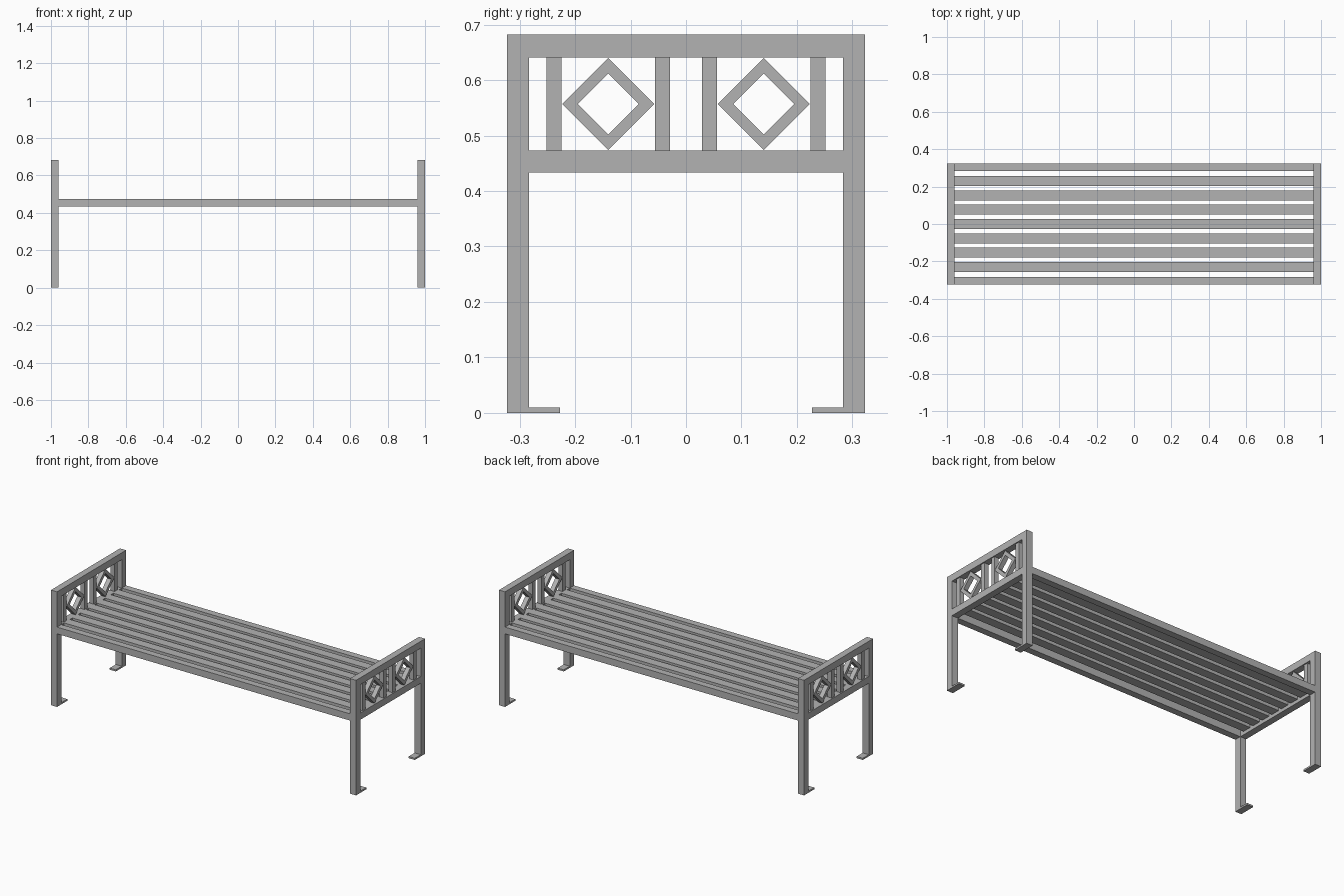
import bpy, bmesh
from math import cos, sin, pi
from mathutils import Vector

if "Cube" in bpy.data.objects:
    bpy.data.objects.remove(bpy.data.objects["Cube"], do_unlink=True)

# Single painted metal colour
metal = bpy.data.materials.new("grey_metal")
metal.use_nodes = True
grey = (0.45, 0.45, 0.45, 1)
metal.diffuse_color = grey
metal.node_tree.nodes["Principled BSDF"].inputs["Base Color"].default_value = grey

# Main dimensions
X, Y, TUBE = 1.0, 0.323, 0.04
XI, YI = X - TUBE, Y - TUBE
XC = X - TUBE / 2
SEAT_LOW, SEAT_TOP = 0.433, 0.473
ARM_LOW, ARM_TOP = 0.641, 0.682
BAR = 0.027


def finish(name, bm):
    bmesh.ops.recalc_face_normals(bm, faces=bm.faces)
    mesh = bpy.data.meshes.new(name)
    bm.to_mesh(mesh)
    bm.free()
    mesh.materials.append(metal)
    obj = bpy.data.objects.new(name, mesh)
    bpy.context.scene.collection.objects.link(obj)
    return obj


def box(name, x, y, z):
    """Box between (low, high) pairs on each axis."""
    bm = bmesh.new()
    bmesh.ops.create_cube(bm, size=1)
    for v in bm.verts:
        v.co = Vector([(a + b) / 2 + c * abs(b - a) for c, (a, b) in zip(v.co, (x, y, z))])
    return finish(name, bm)


def diamond(name, x, y, z, outer, inner, depth):
    """Square ring standing on its corner, facing along x."""
    bm = bmesh.new()
    rings = []
    for r, dx in ((outer, -1), (outer, 1), (inner, 1), (inner, -1)):
        rings.append([bm.verts.new((x + dx * depth / 2, y + r * cos(i * pi / 2), z + r * sin(i * pi / 2)))
                      for i in range(4)])
    for k in range(4):
        a, b = rings[k], rings[(k + 1) % 4]
        for i in range(4):
            j = (i + 1) % 4
            bm.faces.new((a[i], a[j], b[j], b[i]))
    return finish(name, bm)


# End frames
for sx, side in ((1, "left"), (-1, "right")):
    span = (sx * XI, sx * X)
    thin = (sx * XC - BAR / 2, sx * XC + BAR / 2)
    box(side + "_arm_rail", span, (-Y, Y), (ARM_LOW, ARM_TOP))
    box(side + "_seat_end_rail", span, (-YI, YI), (SEAT_LOW, SEAT_TOP))
    for sy, end in ((-1, "front"), (1, "back")):
        tag = f"{side}_{end}_"
        box(tag + "leg", span, (sy * YI, sy * Y), (0, ARM_LOW))
        box(tag + "foot_plate", span, (sy * 0.227, sy * YI), (0, 0.01))
        # Decorative panel
        for part, yc in (("inner_bar", 0.042), ("outer_bar", 0.238)):
            box(tag + part, thin, (sy * yc - BAR / 2, sy * yc + BAR / 2), (SEAT_TOP, ARM_LOW))
        diamond(tag + "diamond", sx * XC, sy * 0.14, 0.557, 0.083, 0.055, BAR)

# Long seat rails
for sy, end in ((-1, "front"), (1, "back")):
    box(end + "_seat_rail", (-XI, XI), (sy * YI, sy * Y), (SEAT_LOW, SEAT_TOP))

# Seat slats
for i in range(-3, 4):
    yc = i * 0.0767
    box(f"seat_slat_{i + 4}", (-XI, XI), (yc - BAR, yc + BAR), (SEAT_TOP - 0.02, SEAT_TOP))
